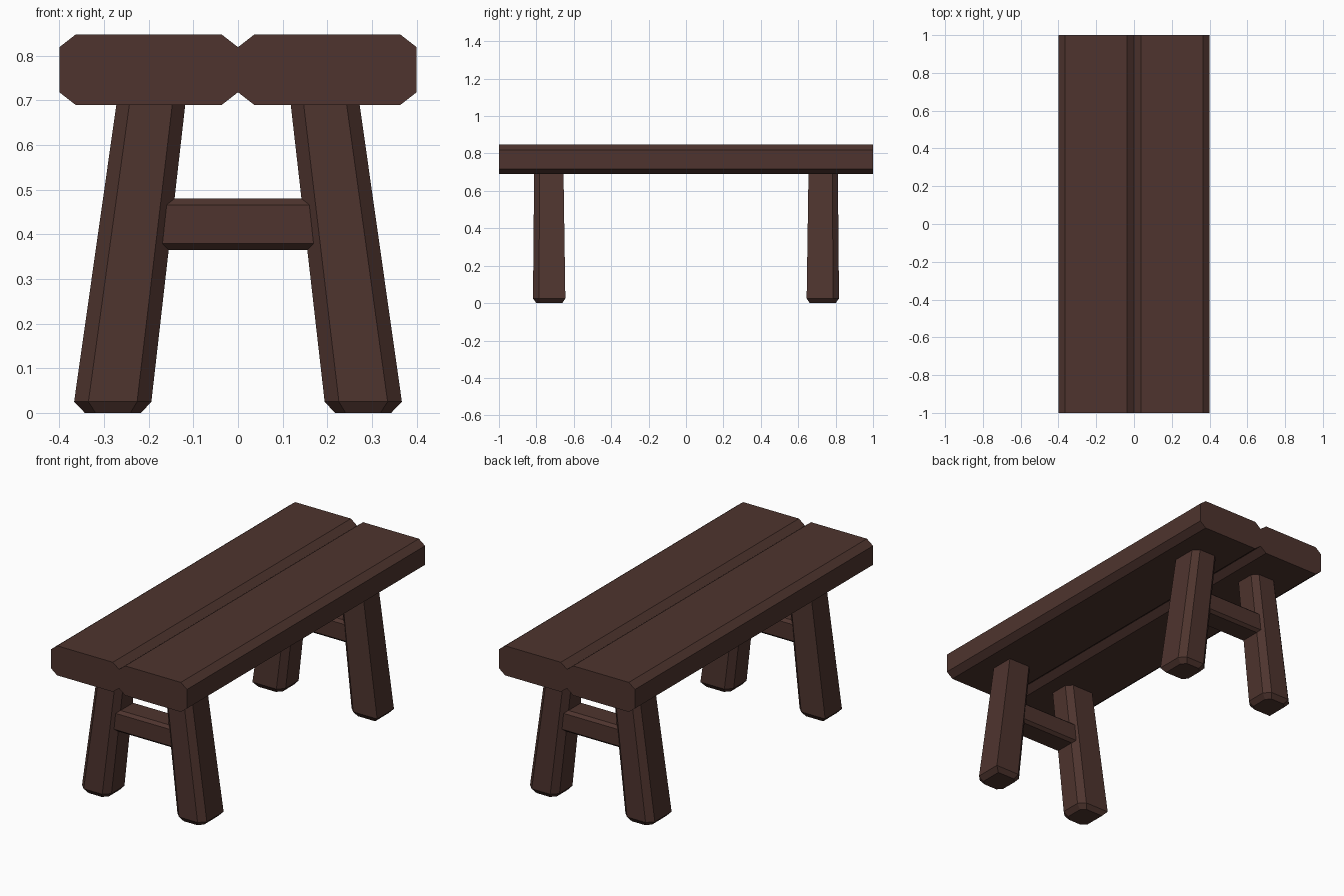
import bpy
import bmesh

cube = bpy.data.objects.get("Cube")
if cube:
    bpy.data.objects.remove(cube, do_unlink=True)

wood = bpy.data.materials.new("dark_brown_wood")
wood.use_nodes = True
colour = (0.0762, 0.0343, 0.0273, 1)
wood.diffuse_color = colour
wood.node_tree.nodes["Principled BSDF"].inputs["Base Color"].default_value = colour


def loft(name, rings):
    """Join matching rings of points and cap both ends."""
    bm = bmesh.new()
    loops = [[bm.verts.new(p) for p in ring] for ring in rings]
    n = len(loops[0])
    for a, b in zip(loops, loops[1:]):
        for i in range(n):
            j = (i + 1) % n
            bm.faces.new((a[i], a[j], b[j], b[i]))
    bm.faces.new(loops[0])
    bm.faces.new(loops[-1])
    bmesh.ops.recalc_face_normals(bm, faces=bm.faces)
    mesh = bpy.data.meshes.new(name)
    bm.to_mesh(mesh)
    bm.free()
    mesh.materials.append(wood)
    obj = bpy.data.objects.new(name, mesh)
    bpy.context.collection.objects.link(obj)
    return obj


def chamfered(u0, u1, v0, v1, cu, cv):
    """Rectangle with all four corners cut."""
    return [(u0 + cu, v0), (u1 - cu, v0), (u1, v0 + cv), (u1, v1 - cv),
            (u1 - cu, v1), (u0 + cu, v1), (u0, v1 - cv), (u0, v0 + cv)]


def leg_ring(x0, x1, y0, y1, c, z, sx, sy):
    """Leg section: only the corner facing out sideways and inwards is square."""
    pts = [(x0 + c, y1), (x1 - c, y1), (x1, y1 - c), (x1, y0),
           (x0 + c, y0), (x0, y0 + c), (x0, y1 - c)]
    return [(sx * x, sy * y, z) for x, y in pts]


# Seat planks
for side, sx in (("left", 1), ("right", -1)):
    section = chamfered(0, 0.4, 0.69, 0.847, 0.036, 0.028)
    loft(f"{side}_plank", [[(sx * x, y, z) for x, z in section] for y in (-1, 1)])

# Splayed legs and a stretcher at each end
for end, sy in (("front", -1), ("back", 1)):
    for side, sx in (("left", 1), ("right", -1)):
        loft(f"{end}_{side}_leg", [
            leg_ring(0.217, 0.343, 0.662, 0.8, 0.024, 0, sx, sy),
            leg_ring(0.194, 0.367, 0.645, 0.818, 0.032, 0.025, sx, sy),
            leg_ring(0.117, 0.271, 0.655, 0.812, 0.029, 0.7, sx, sy)])
    section = chamfered(0.662, 0.8, 0.365, 0.48, 0.016, 0.014)
    loft(f"{end}_stretcher", [[(x, sy * y, z) for y, z in section] for x in (-0.2, 0.2)])
